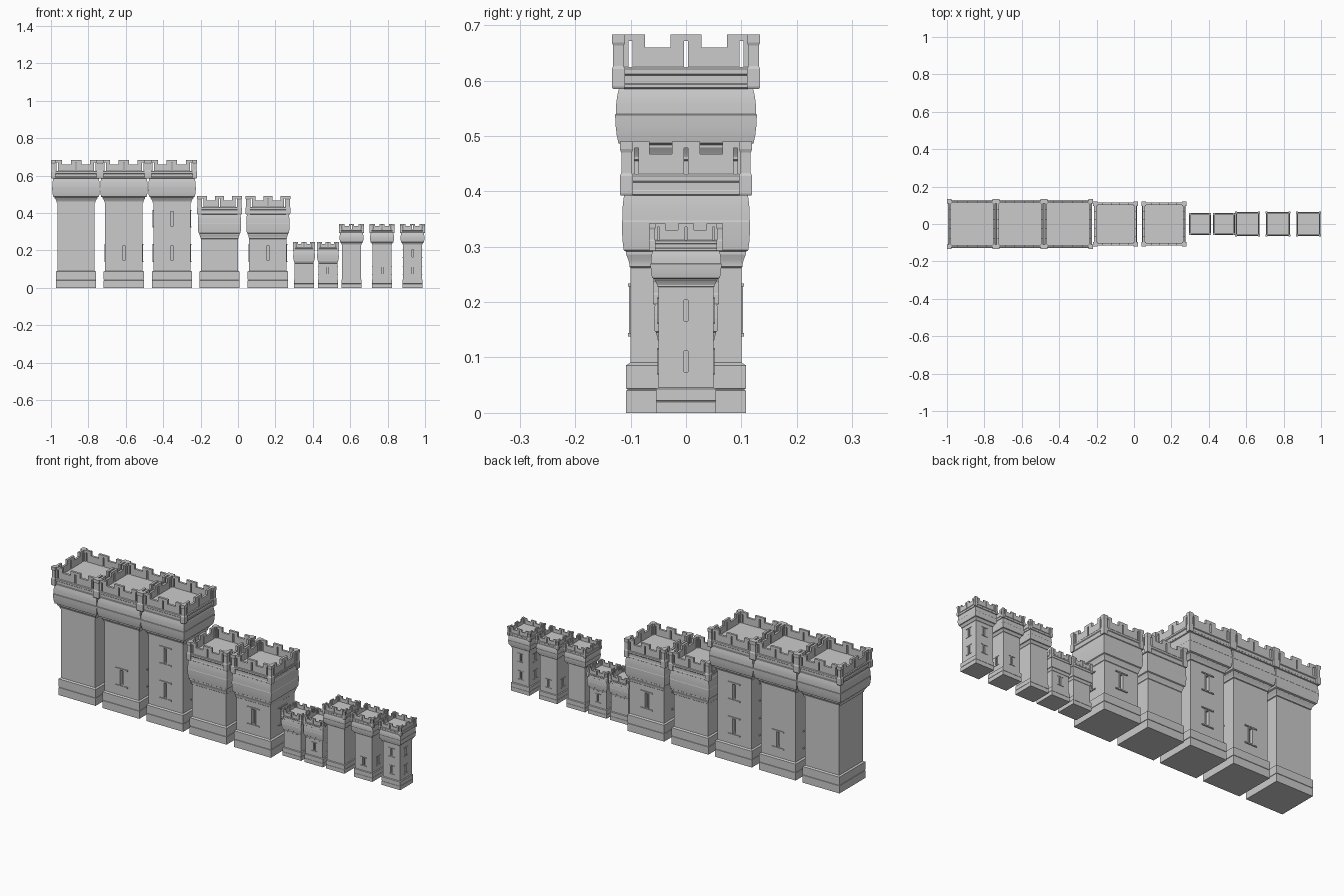
import bpy, bmesh, math
from mathutils import Matrix, Vector

cube = bpy.data.objects.get("Cube")
if cube:
    bpy.data.objects.remove(cube, do_unlink=True)

stone = bpy.data.materials.new("stone_grey")
stone.use_nodes = True
GREY = (0.6, 0.6, 0.6, 1)
stone.diffuse_color = GREY
stone.node_tree.nodes["Principled BSDF"].inputs["Base Color"].default_value = GREY

QUARTERS = [Matrix.Rotation(i * math.pi / 2, 4, "Z") for i in range(4)]
SHAFT = 0.1

# (half width, height) of the footing, and (half width, depth below top) of the crown
FOOTING = [(.108, 0), (.108, .040), (.106, .041), (.106, .043), (.108, .044),
           (.108, .086), (SHAFT, .091)]
CROWN = [(SHAFT, .228), (.104, .226), (.104, .221), (.107, .214), (.114, .204),
         (.114, .199), (.122, .196), (.125, .182), (.127, .165), (.128, .145),
         (.1265, .143), (.126, .125), (.124, .110), (.121, .098), (.126, .096),
         (.126, .090), (.124, .088), (.124, .074), (.128, .071), (.128, .062),
         (.124, .059)]
POST = [(.010, .098), (.012, .094), (.012, .062), (.0095, .057), (.0095, .020),
        (.012, .014), (.012, 0)]


def square_loft(bm, rings, cx=0, cy=0):
    """Closed square column through (half width, z) rings."""
    loops = [[bm.verts.new((cx + sx * h, cy + sy * h, z))
              for sx, sy in ((-1, -1), (1, -1), (1, 1), (-1, 1))] for h, z in rings]
    for a, b in zip(loops, loops[1:]):
        for i in range(4):
            j = (i + 1) % 4
            bm.faces.new((a[i], a[j], b[j], b[i]))
    bm.faces.new(loops[0][::-1])
    bm.faces.new(loops[-1])


def box(bm, x, y, z, turn):
    """Box between (low, high) limits, turned to one side of the tower."""
    size = Vector((x[1] - x[0], y[1] - y[0], z[1] - z[0]))
    mid = Vector((sum(x) / 2, sum(y) / 2, sum(z) / 2))
    bmesh.ops.create_cube(bm, size=1, matrix=turn @ Matrix.Translation(mid)
                          @ Matrix.Diagonal((*size, 1)))


def make(name, bm, x, scale):
    mesh = bpy.data.meshes.new(name)
    bmesh.ops.scale(bm, vec=(scale,) * 3, verts=bm.verts)
    bm.to_mesh(mesh)
    bm.free()
    mesh.materials.append(stone)
    ob = bpy.data.objects.new(name, mesh)
    ob.location.x = x
    bpy.context.collection.objects.link(ob)
    return ob


def battlements(top, spread):
    bm = bmesh.new()
    k = spread(.134) / .134
    outer, inner = spread(.124), spread(.124) - .012
    wall = (-outer, -inner)
    for turn in QUARTERS:
        # low parapet pieces between the merlons
        for side in (-1, 1):
            gap = sorted((side * .028 * k, side * .074 * k))
            box(bm, gap, wall, (top - .062, top - .023), turn)
        # merlons, each with an arrow slit right through it
        for mid, half in ((-.1, .026), (0, .028), (.1, .026)):
            lo, hi = (mid - half) * k, (mid + half) * k
            if mid:
                lo, hi = max(lo, -outer), min(hi, outer)
            box(bm, (lo, mid * k - .0035), wall, (top - .062, top - .012), turn)
            box(bm, (mid * k + .0035, hi), wall, (top - .062, top - .012), turn)
            box(bm, (lo, hi), wall, (top - .012, top), turn)
    # corner posts
    c = spread(.134) - .012
    for sx in (-1, 1):
        for sy in (-1, 1):
            square_loft(bm, [(h, top - d) for h, d in POST], sx * c, sy * c)
    return bm


def window_trim(heights):
    bm = bmesh.new()
    for turn in QUARTERS:
        for z in heights:
            for edge in (-.045, .045):    # sill and lintel
                box(bm, (-.035, .035), (-.105, -.098), (z + edge - .003, z + edge + .003), turn)
            for side in (-1, 1):          # jambs
                jamb = sorted((side * .008, side * .014))
                box(bm, jamb, (-.103, -.098), (z - .042, z + .042), turn)
    return bm


def tower(name, x, top, crown_spread, heights, scale):
    def spread(h):
        return SHAFT + (h - SHAFT) * crown_spread

    bm = bmesh.new()
    square_loft(bm, FOOTING + [(spread(h), top - d) for h, d in CROWN])
    body = make(name + "_body", bm, x, scale)

    # recessed slit windows on all four sides
    if heights:
        bm = bmesh.new()
        for turn in QUARTERS:
            for z in heights:
                box(bm, (-.008, .008), (-.12, -.085), (z - .038, z + .038), turn)
        cutter = make("window_cutter", bm, x, scale)
        cutter.hide_render = True
        cut = body.modifiers.new("window_slits", "BOOLEAN")
        cut.object, cut.operation, cut.solver = cutter, "DIFFERENCE", "EXACT"
        bpy.context.view_layer.objects.active = body
        bpy.ops.object.modifier_apply(modifier=cut.name)
        bpy.data.objects.remove(cutter, do_unlink=True)
        make(name + "_window_trim", window_trim(heights), x, scale)

    bpy.ops.object.select_all(action="DESELECT")
    body.select_set(True)
    bpy.context.view_layer.objects.active = body
    bpy.ops.object.shade_smooth_by_angle(angle=math.radians(20))
    make(name + "_battlements", battlements(top, spread), x, scale)


# tall towers have wide crowns, short towers narrow ones; small sets are half size
LOW, HIGH = .186, .369
TALL, SHORT = (.683, 1), (.49, .57)
for name, x, (top, crown), heights, scale in (
        ("large_tall_plain", -.866, TALL, [], 1),
        ("large_tall_single", -.61, TALL, [LOW], 1),
        ("large_tall_double", -.353, TALL, [LOW, HIGH], 1),
        ("large_short_plain", -.099, SHORT, [], 1),
        ("large_short_single", .16, SHORT, [LOW], 1),
        ("small_short_plain", .353, SHORT, [], .5),
        ("small_short_single", .481, SHORT, [LOW], .5),
        ("small_tall_plain", .607, TALL, [], .5),
        ("small_tall_single", .77, TALL, [LOW], .5),
        ("small_tall_double", .933, TALL, [LOW, HIGH], .5)):
    tower(name, x, top, crown, heights, scale)
